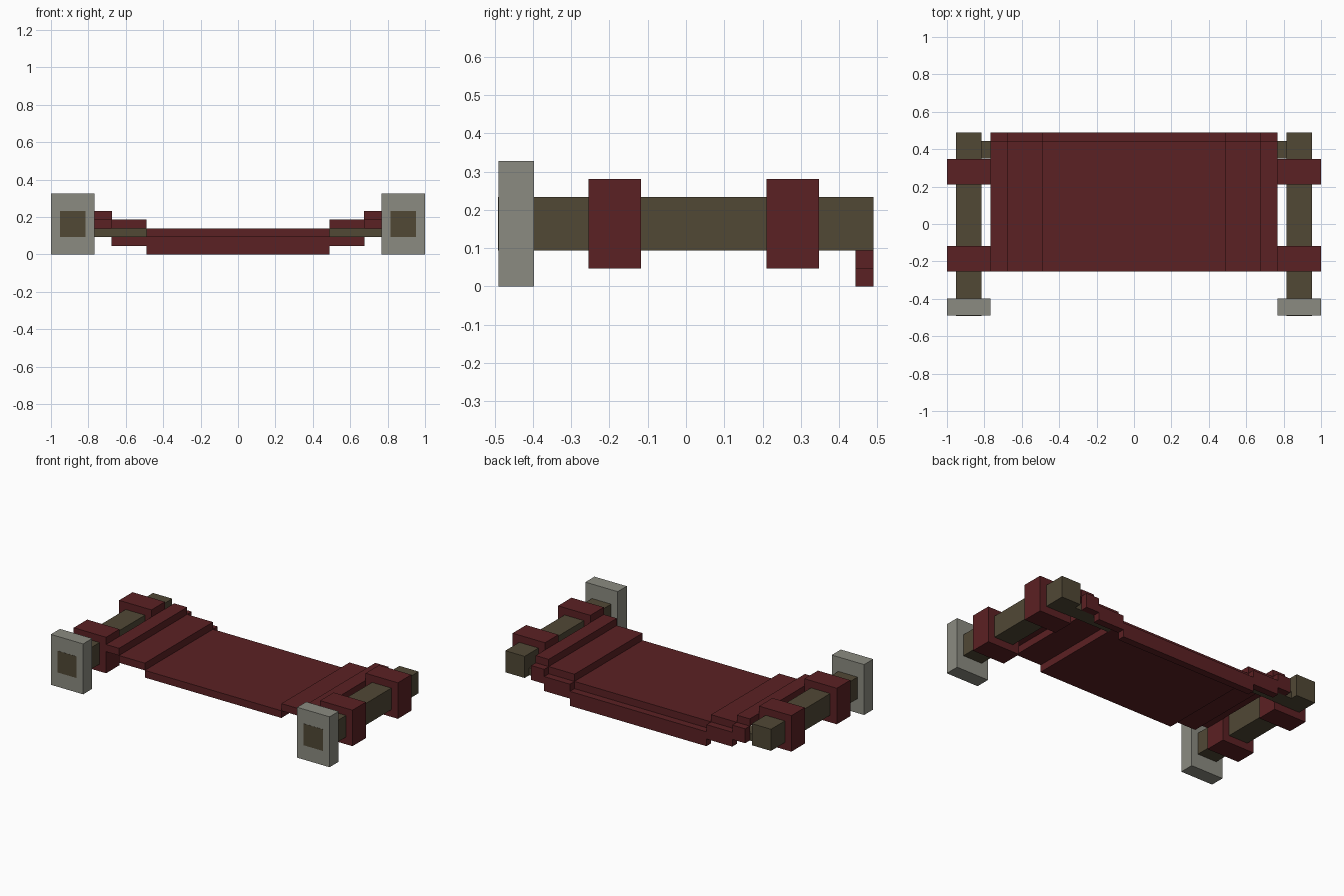
import bpy
import bmesh

cube = bpy.data.objects.get("Cube")
if cube:
    bpy.data.objects.remove(cube, do_unlink=True)


def material(name, colour):
    mat = bpy.data.materials.new(name)
    mat.use_nodes = True
    mat.diffuse_color = (*colour, 1)
    bsdf = next(n for n in mat.node_tree.nodes if n.type == 'BSDF_PRINCIPLED')
    bsdf.inputs["Base Color"].default_value = (*colour, 1)
    return mat


RED = material("dark_red_cloth", (0.105, 0.015, 0.017))
WOOD = material("olive_brown_wood", (0.082, 0.065, 0.036))
GREY = material("warm_grey_stone", (0.26, 0.26, 0.22))


def box(name, x, y, z, mat):
    """Axis-aligned box from its (low, high) range on each axis."""
    bm = bmesh.new()
    bmesh.ops.create_cube(bm, size=1)
    for v in bm.verts:
        v.co = [r[0] if c < 0 else r[1] for c, r in zip(v.co, (x, y, z))]
    mesh = bpy.data.meshes.new(name)
    bm.to_mesh(mesh)
    bm.free()
    mesh.materials.append(mat)
    obj = bpy.data.objects.new(name, mesh)
    bpy.context.collection.objects.link(obj)
    return obj


def pair(name, x, y, z, mat):
    """The same box on the left (+x) and right (-x)."""
    box("left_" + name, x, y, z, mat)
    box("right_" + name, (-x[1], -x[0]), y, z, mat)


STEP = 0.0467
BASE = 2 * STEP
FRONT, HEM, BACK = -0.255, 0.443, 0.49
INNER, MIDDLE, OUTER = 0.49, 0.675, 0.768

# Sagging cloth: a flat centre with two rising steps at each side
box("cloth_centre", (-INNER, INNER), (FRONT, HEM), (BASE, BASE + STEP), RED)
box("hem_centre", (-INNER, INNER), (HEM, BACK), (0, BASE), RED)
for i, (name, x) in enumerate((("middle", (INNER, MIDDLE)),
                               ("outer", (MIDDLE, OUTER))), 1):
    low = BASE + i * STEP
    pair("cloth_" + name, x, (FRONT, HEM), (low, low + STEP), RED)
    pair("hem_" + name, x, (HEM, BACK), (i * STEP, BASE + i * STEP), RED)

# Side poles, with their ends just showing through the front blocks
POLE = (0.815, 0.953)
pair("pole", POLE, (-0.491, BACK), (BASE, 5 * STEP), WOOD)
pair("cross_brace", (INNER, POLE[0]), (0.35, HEM), (BASE, BASE + STEP), WOOD)

# Loops of cloth around the poles
pair("front_loop", (OUTER, 1), (FRONT, -0.117), (STEP, 6 * STEP), RED)
pair("rear_loop", (OUTER, 1), (0.21, 0.348), (STEP, 6 * STEP), RED)

# Upright blocks on the front pole ends
pair("front_block", (OUTER, 1), (-0.49, -0.397), (0, 7 * STEP), GREY)
